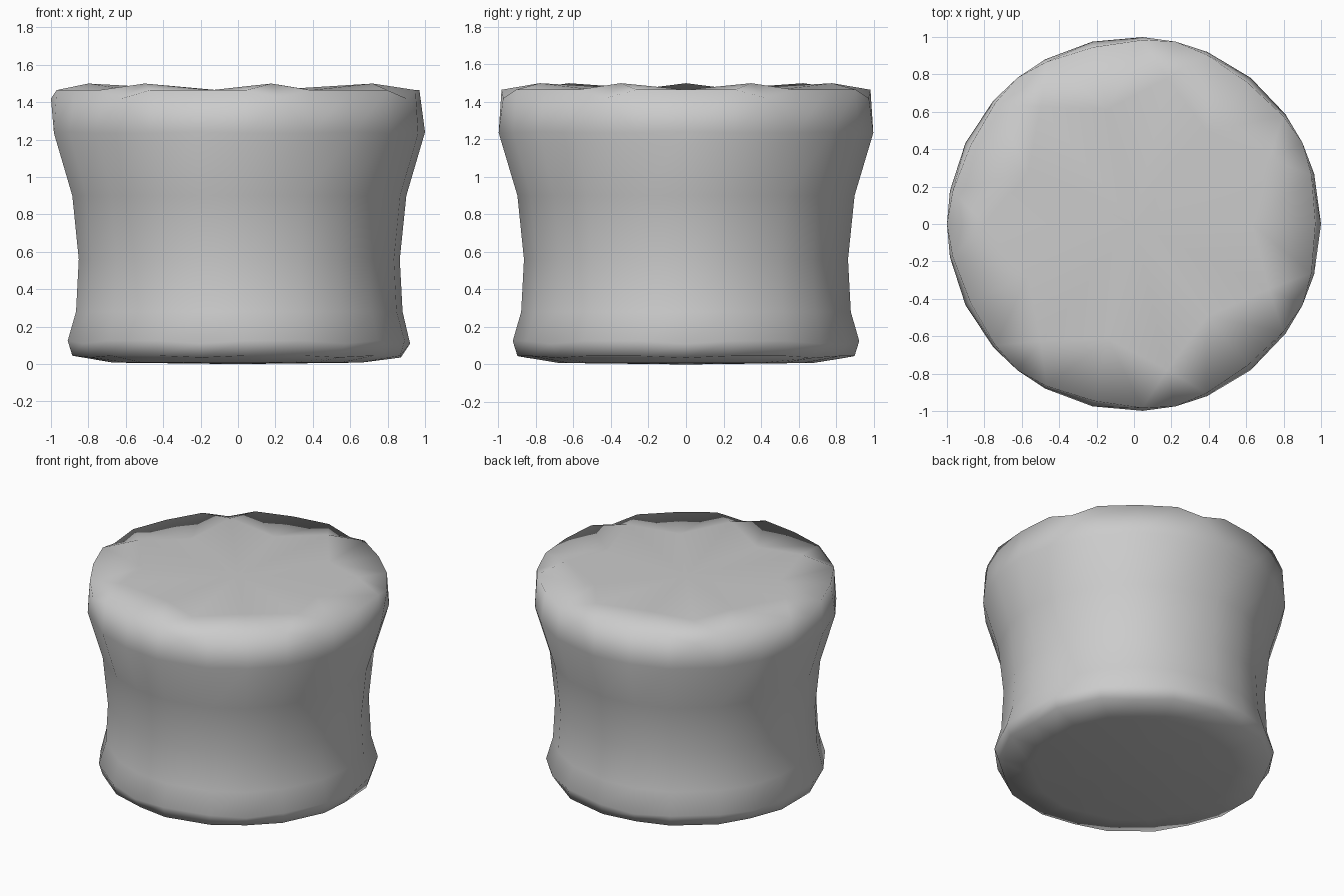
import bpy, bmesh
from math import cos, sin, radians, pi

if "Cube" in bpy.data.objects:
    bpy.data.objects.remove(bpy.data.objects["Cube"])

LOBES = 7
STEP = 2 * pi / LOBES
OFF = radians(15.5)

bm = bmesh.new()


def vert(r, a, z):
    return bm.verts.new((r * cos(a), r * sin(a), z))


def face(*vs):
    bm.faces.new(vs)


def ring(r_mid, z_mid, r_side, z_side):
    # three vertices per lobe: side, middle, side
    out = []
    for i in range(LOBES):
        a = i * STEP
        out += [vert(r_side, a - OFF, z_side), vert(r_mid, a, z_mid),
                vert(r_side, a + OFF, z_side)]
    return out


# waisted side, from the underside to the upper edge
profile = [(0.66, 0.008, 0.68, 0.008), (0.87, 0.035, 0.90, 0.045),
           (0.92, 0.11, 0.925, 0.125), (0.88, 0.28, 0.88, 0.28),
           (0.865, 0.56, 0.865, 0.56), (0.90, 0.90, 0.90, 0.90),
           (1.0, 1.24, 1.0, 1.235), (0.97, 1.465, 0.985, 1.465)]
rings = [ring(*p) for p in profile]
n = 3 * LOBES
for k, (lo, hi) in enumerate(zip(rings, rings[1:])):
    last = k == len(rings) - 2
    for i in range(n):
        j = (i + 1) % n
        if last and i % 3 == 2:
            continue  # gaps are filled by the rim bumps
        face(lo[i], lo[j], hi[j], hi[i])

# underside
base = bm.verts.new((0, 0, 0))
for i in range(n):
    face(base, rings[0][(i + 1) % n], rings[0][i])

# scalloped rim and shallow dished top
low, rim = rings[-2], rings[-1]
outer = [vert(1.0, (i + 0.5) * STEP, 1.42) for i in range(LOBES)]
peak = [vert(0.80, (i + 0.5) * STEP, 1.50) for i in range(LOBES)]
inner = [vert(0.63, i * STEP, 1.465) for i in range(LOBES)]
centre = bm.verts.new((0, 0, 1.455))
for i in range(LOBES):
    s, t = 3 * i + 2, (3 * i + 3) % n
    o, p, q = outer[i], peak[i], peak[i - 1]
    face(low[s], low[t], o)
    face(low[s], o, rim[s])
    face(low[t], rim[t], o)
    face(o, p, rim[s])
    face(o, rim[t], p)
    a, m = 3 * i, 3 * i + 1
    face(rim[m], rim[s], inner[i])
    face(rim[s], p, inner[i])
    face(rim[a], rim[m], inner[i])
    face(q, rim[a], inner[i])
    face(centre, inner[i], p)
    face(centre, q, inner[i])

bmesh.ops.recalc_face_normals(bm, faces=bm.faces)
for f in bm.faces:
    f.smooth = True
mesh = bpy.data.meshes.new("stool_cushion")
bm.to_mesh(mesh)
bm.free()
bpy.context.collection.objects.link(bpy.data.objects.new("stool_cushion", mesh))
